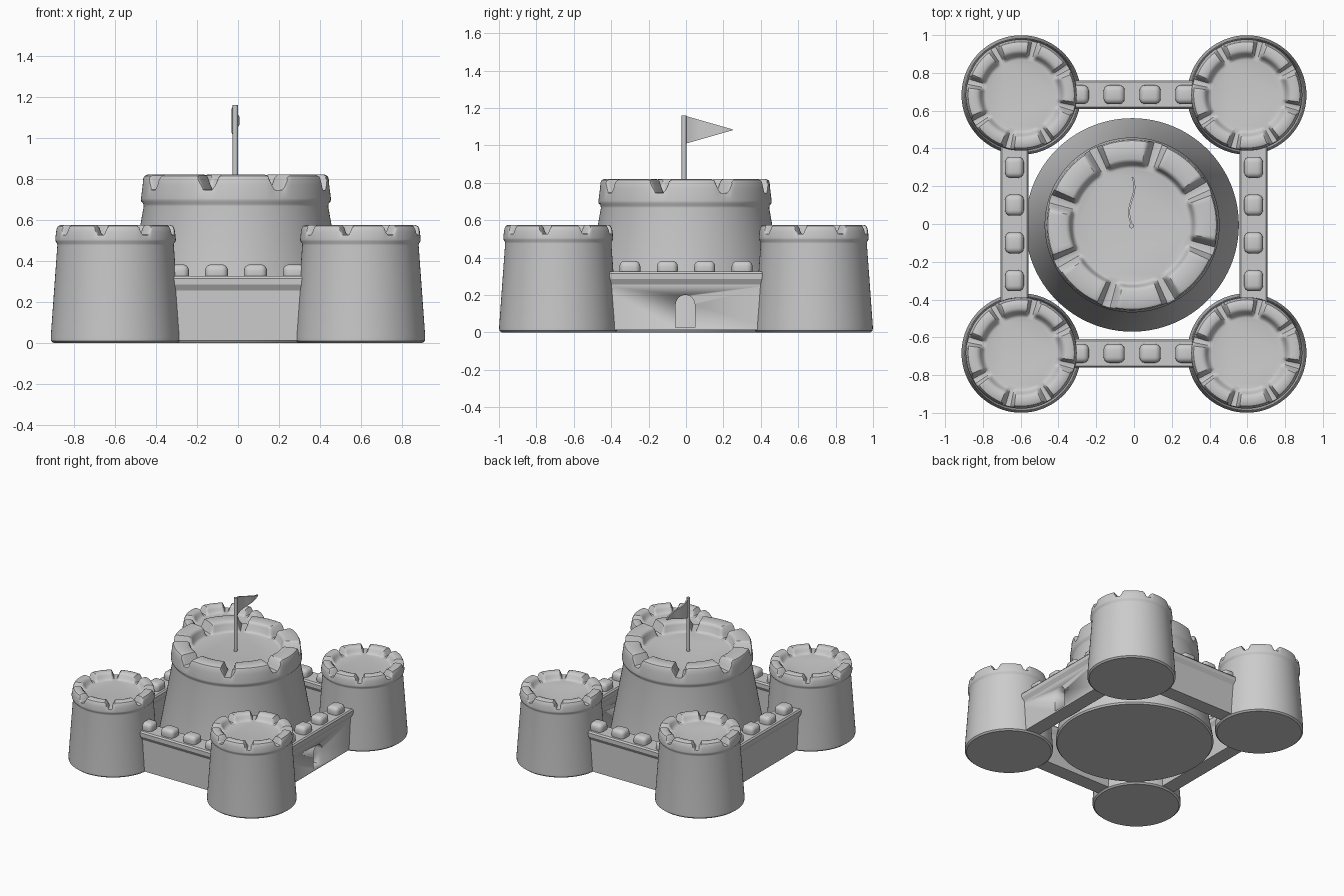
import bpy, bmesh, math
from math import radians, pi

if "Cube" in bpy.data.objects:
    bpy.data.objects.remove(bpy.data.objects["Cube"])


def finish(bm, name, angle=38):
    bmesh.ops.recalc_face_normals(bm, faces=bm.faces)
    me = bpy.data.meshes.new(name)
    bm.to_mesh(me)
    bm.free()
    for p in me.polygons:
        p.use_smooth = True
    me.set_sharp_from_angle(angle=radians(angle))
    ob = bpy.data.objects.new(name, me)
    bpy.context.collection.objects.link(ob)
    return ob


def smoothstep(a, b, x):
    t = min(1, max(0, (x - a) / (b - a)))
    return t * t * (3 - 2 * t)


def tower(name, cx, cy, body, crown, floor, phase, count=8, seg=192):
    """Lathe whose crown rings drop to the floor level at each gap."""
    bm = bmesh.new()
    rings = []
    for r, z in body + crown:
        ring = []
        for i in range(seg):
            a = 2 * pi * i / seg
            step = 360 / count
            off = (math.degrees(a) - phase + step / 2) % step
            w = smoothstep(2.5, 7.5, min(off, step - off))
            zz = floor + (z - floor) * w if z > floor else z
            ring.append(bm.verts.new((cx + r * math.cos(a), cy + r * math.sin(a), zz)))
        rings.append(ring)
    for a, b in zip(rings, rings[1:]):
        for i in range(seg):
            j = (i + 1) % seg
            bm.faces.new((a[i], a[j], b[j], b[i]))
    bm.faces.new(rings[0])
    bm.faces.new(rings[-1])
    return finish(bm, name)


def crown(ro, ri, z0, z1):
    # outer side, rounded top edge, flat top, rounded inner edge, floor
    h = z1 - z0
    return [(ro, z0 + .3 * h), (ro - .003, z1 - .018), (ro - .009, z1 - .006),
            (ro - .022, z1), (ri + .025, z1), (ri + .011, z1 - .006),
            (ri + .003, z1 - .02), (ri - .006, z0 + .015), (ri - .015, z0 + .003), (ri - .025, z0)]


# central keep
tower("keep", -.01, -.005,
      [(.556, 0), (.565, .012), (.563, .03), (.45, .665), (.452, .678), (.462, .69), (.463, .705)],
      crown(.455, .325, .745, .82), .745, 5)

# four corner towers
for sx in (-1, 1):
    for sy in (-1, 1):
        tower("corner_tower", sx * .597, sy * .683,
              [(.303, 0), (.315, .01), (.316, .03), (.284, .475), (.285, .485), (.293, .495), (.294, .505)],
              crown(.29, .212, .525, .575), .525, 8)


def wall(name, half, pos, along_y):
    # cross-section with an overhanging walkway
    prof = [(.058, .012), (.058, .255), (.075, .285), (.075, .314), (.066, .325)]
    prof = prof + [(-x, z) for x, z in reversed(prof)]
    bm = bmesh.new()
    ends = []
    for s in (-half, half):
        ends.append([bm.verts.new((pos + u, s, z) if along_y else (s, pos + u, z)) for u, z in prof])
    n = len(prof)
    for i in range(n):
        j = (i + 1) % n
        bm.faces.new((ends[0][i], ends[0][j], ends[1][j], ends[1][i]))
    bm.faces.new(ends[0])
    bm.faces.new(ends[1])
    return finish(bm, name, 25)


def merlon(x, y, along_y):
    bm = bmesh.new()
    bmesh.ops.create_cube(bm, size=1)
    lx, ly = (.10, .112) if along_y else (.112, .10)
    for v in bm.verts:
        v.co = (x + v.co.x * lx, y + v.co.y * ly, .34 + v.co.z * .085)
    bmesh.ops.bevel(bm, geom=bm.edges[:], offset=.03, segments=4, profile=.5, affect='EDGES')
    return finish(bm, "wall_merlon", 60)


# curtain walls with their merlons
for s in (-1, 1):
    wall("cross_wall", .40, s * .685, False)
    side = wall("side_wall", .48, s * .633, True)
    for k in (-1.5, -.5, .5, 1.5):
        merlon(-.01 + k * .19, s * .685, False)
        merlon(s * .633, k * .2, True)

# arched gate cut through the right wall
bm = bmesh.new()
arch = [(-.055, .025), (.047, .025)]
arch += [(-.004 + .051 * math.cos(t * pi / 12), .149 + .051 * math.sin(t * pi / 12)) for t in range(13)]
face = bm.faces.new([bm.verts.new((.5, y, z)) for y, z in arch])
out = bmesh.ops.extrude_face_region(bm, geom=[face])
bmesh.ops.translate(bm, vec=(.3, 0, 0), verts=[v for v in out["geom"] if isinstance(v, bmesh.types.BMVert)])
cutter = finish(bm, "gate_cutter")
cutter.hide_render = True
cutter.hide_viewport = True
cutter.display_type = 'WIRE'
mod = side.modifiers.new("gate", 'BOOLEAN')
mod.operation = 'DIFFERENCE'
mod.solver = 'EXACT'
mod.object = cutter

# flag pole
bm = bmesh.new()
bmesh.ops.create_cone(bm, cap_ends=True, segments=20, radius1=.013, radius2=.013, depth=.43)
bmesh.ops.translate(bm, vec=(-.013, -.01, .945), verts=bm.verts)
finish(bm, "flag_pole")

# waving pennant
bm = bmesh.new()
cols = []
for i in range(21):
    t = i / 20
    x = -.012 - .014 * math.sin(2 * pi * t * .95)
    h = .073 * (1 - t) + .002
    y = -.005 + .255 * t
    cols.append([bm.verts.new((x + d, y, 1.083 + e * h))
                 for d, e in ((-.005, -1), (.005, -1), (.005, 1), (-.005, 1))])
for a, b in zip(cols, cols[1:]):
    for i in range(4):
        j = (i + 1) % 4
        bm.faces.new((a[i], a[j], b[j], b[i]))
bm.faces.new(cols[0])
bm.faces.new(cols[-1])
finish(bm, "pennant")
